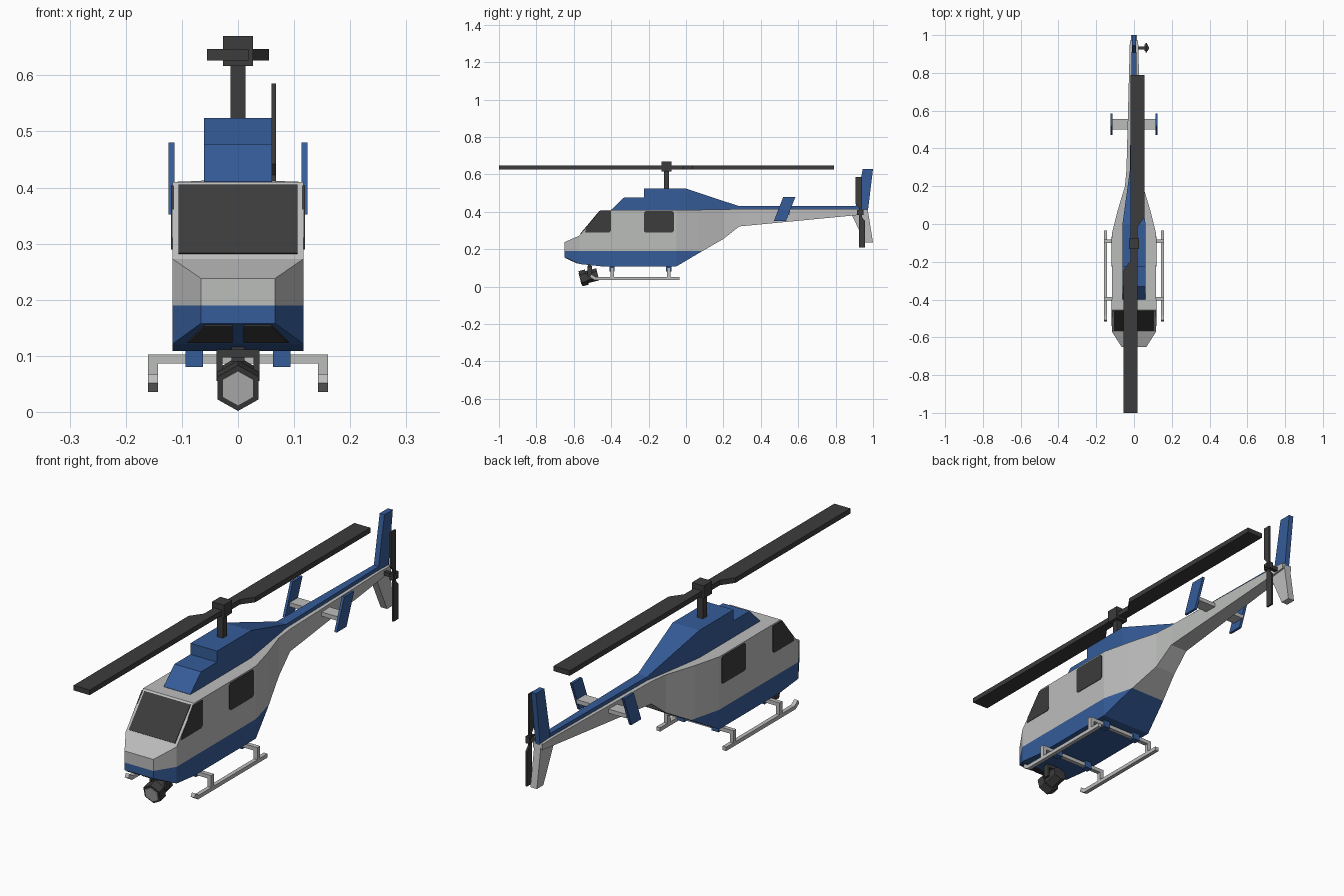
import bpy, bmesh, math
from mathutils import Vector as V

if "Cube" in bpy.data.objects:
    bpy.data.objects.remove(bpy.data.objects["Cube"])


def material(name, r, g, b):
    m = bpy.data.materials.new(name)
    m.diffuse_color = (r, g, b, 1)
    m.use_nodes = True
    m.node_tree.nodes["Principled BSDF"].inputs["Base Color"].default_value = m.diffuse_color
    return m


GREY = material("light_grey", 0.50, 0.51, 0.50)
BLUE = material("blue", 0.036, 0.107, 0.32)
DARK = material("charcoal", 0.045, 0.045, 0.045)


def finish(name, bm, *mats):
    bmesh.ops.recalc_face_normals(bm, faces=bm.faces)
    me = bpy.data.meshes.new(name)
    bm.to_mesh(me)
    bm.free()
    for m in mats:
        me.materials.append(m)
    ob = bpy.data.objects.new(name, me)
    bpy.context.collection.objects.link(ob)
    return ob


def skin(name, rings, *mats, cut=None):
    """Join rings of points into a closed solid; optional colour split at height cut."""
    bm = bmesh.new()
    vs = [[bm.verts.new(p) for p in r] for r in rings]
    n = len(rings[0])
    for a, b in zip(vs, vs[1:]):
        for i in range(n):
            j = (i + 1) % n
            bm.faces.new((a[i], a[j], b[j], b[i]))
    bm.faces.new(vs[0])
    bm.faces.new(vs[-1])
    if cut:
        bmesh.ops.bisect_plane(bm, geom=bm.verts[:] + bm.edges[:] + bm.faces[:],
                               plane_co=(0, 0, cut), plane_no=(0, 0, 1))
        for f in bm.faces:
            f.material_index = int(f.calc_center_median().z < cut)
    return finish(name, bm, *mats)


def prism(name, pts, offset, mat):
    return skin(name, [[V(p) for p in pts], [V(p) + V(offset) for p in pts]], mat)


def slab(name, yz, x0, x1, mat):
    return prism(name, [(x0, y, z) for y, z in yz], (x1 - x0, 0, 0), mat)


def box(name, x0, x1, y0, y1, z0, z1, mat):
    return slab(name, [(y0, z0), (y1, z0), (y1, z1), (y0, z1)], x0, x1, mat)


def sections(rows):
    """Rectangular cross-sections from (y, half width, bottom, top)."""
    return [[(-w, y, a), (w, y, a), (w, y, b), (-w, y, b)] for y, w, a, b in rows]


# Cabin and tail boom, blue belly below the stripe height
skin("fuselage", sections([
    (-0.65, 0.066, 0.158, 0.238), (-0.57, 0.117, 0.121, 0.273),
    (-0.455, 0.117, 0.109, 0.41), (-0.05, 0.117, 0.109, 0.41),
    (0.07, 0.087, 0.18, 0.411), (0.20, 0.048, 0.255, 0.413),
    (0.285, 0.04, 0.322, 0.415), (0.89, 0.024, 0.38, 0.415),
    (0.972, 0.022, 0.388, 0.412)]), GREY, BLUE, cut=0.19)

# Engine cowling with spine along the boom
skin("engine_cowling", sections([
    (-0.40, 0.061, 0.40, 0.411), (-0.33, 0.061, 0.40, 0.478),
    (-0.225, 0.061, 0.40, 0.478), (-0.225, 0.061, 0.40, 0.524),
    (0.0, 0.061, 0.40, 0.524), (0.285, 0.022, 0.40, 0.43),
    (0.91, 0.012, 0.40, 0.43)]), BLUE)

# Windscreen plate on the sloping front
lo, hi = V((0, -0.57, 0.273)), V((0, -0.455, 0.41))
nrm = V((0, -0.766, 0.643))
a, b = lo.lerp(hi, 0.06) - nrm * 0.003, lo.lerp(hi, 0.95) - nrm * 0.003
w = V((0.106, 0, 0))
prism("windscreen", [a - w, a + w, b + w, b - w], nrm * 0.006, DARK)

door = [(-0.54, 0.29), (-0.535, 0.312), (-0.462, 0.404), (-0.4, 0.404),
        (-0.4, 0.30), (-0.41, 0.29)]
cabin = [(-0.225, 0.298), (-0.217, 0.29), (-0.073, 0.29), (-0.065, 0.298),
         (-0.065, 0.396), (-0.073, 0.404), (-0.217, 0.404), (-0.225, 0.396)]

for s, side in ((-1, "left"), (1, "right")):
    # Side windows
    slab(side + "_door_window", door, s * 0.114, s * 0.119, DARK)
    slab(side + "_cabin_window", cabin, s * 0.114, s * 0.119, DARK)

    # Chin windows under the nose
    def chin(x, t):
        return (s * x, -0.65 + 0.08 * t, 0.158 - 0.037 * t)
    prism(side + "_chin_window",
          [chin(0.01, 0.08), chin(0.06, 0.08), chin(0.09, 0.88), chin(0.01, 0.88)],
          (0, -0.001, -0.0025), DARK)

    # Stabiliser end plates
    slab(side + "_end_plate", [(0.47, 0.352), (0.535, 0.352), (0.585, 0.48), (0.52, 0.48)],
         s * 0.113, s * 0.124, BLUE)

    # Skid rail with raised tip, and its legs
    slab(side + "_skid_rail", [(-0.515, 0.052), (-0.49, 0.036), (-0.035, 0.036),
                               (-0.035, 0.052), (-0.485, 0.052), (-0.507, 0.067)],
         s * 0.143, s * 0.160, GREY)
    for y, pos in ((-0.395, "front"), (-0.092, "rear")):
        box(f"{side}_{pos}_skid_leg", s * 0.143, s * 0.160, y - 0.009, y + 0.009,
            0.045, 0.102, GREY)
        box(f"{side}_{pos}_skid_clamp", s * 0.062, s * 0.094, y - 0.014, y + 0.014,
            0.08, 0.115, BLUE)

    # Camera bracket arms
    box(side + "_camera_arm", s * 0.028, s * 0.038, -0.527, -0.503, 0.055, 0.11, DARK)

for y, pos in ((-0.395, "front"), (-0.092, "rear")):
    box(pos + "_skid_crossbar", -0.15, 0.15, y - 0.009, y + 0.009, 0.086, 0.102, GREY)
box("stabiliser", -0.115, 0.115, 0.50, 0.555, 0.385, 0.402, GREY)

# Tail fins
slab("upper_fin", [(0.895, 0.40), (0.907, 0.43), (0.945, 0.63), (1.0, 0.63), (0.972, 0.40)],
     -0.011, 0.011, BLUE)
slab("lower_fin", [(0.887, 0.383), (0.895, 0.41), (0.972, 0.41), (1.0, 0.235), (0.957, 0.235)],
     -0.015, 0.015, GREY)

# Main rotor: mast, hub and two blades, each with a tapered root
HY = -0.105
box("rotor_mast", -0.013, 0.013, HY - 0.013, HY + 0.013, 0.51, 0.63, DARK)
box("rotor_hub", -0.027, 0.027, HY - 0.027, HY + 0.027, 0.617, 0.67, DARK)
for s, pos in ((1, "rear"), (-1, "front")):
    pts = [(-0.019, 0), (0.019, 0), (0.019, 0.09), (0.055, 0.14), (0.055, 0.895), (-0.019, 0.895)]
    prism(pos + "_rotor_blade", [(s * x, HY + s * y, 0.626) for x, y in pts],
          (0, 0, 0.021), DARK)

# Tail rotor
TY, TZ = 0.932, 0.397
box("tail_rotor_shaft", 0.01, 0.08, TY - 0.008, TY + 0.008, TZ - 0.008, TZ + 0.008, DARK)
box("tail_rotor_hub", 0.055, 0.073, TY - 0.017, TY + 0.017, TZ - 0.014, TZ + 0.014, DARK)
for s, pos in ((1, "upper"), (-1, "lower")):
    pts = [(-0.008, 0), (0.008, 0), (0.008, 0.035), (-0.025, 0.188), (-0.025, 0.045), (-0.008, 0.025)]
    pts[3:3] = [(0.008, 0.188)]
    slab(pos + "_tail_blade", [(TY + s * y, TZ + s * z) for y, z in pts], 0.060, 0.068, DARK)

# Nose camera: hexagonal barrel tilted downward
t = math.radians(14.5)
axis, up = V((0, -math.cos(t), -math.sin(t))), V((0, -math.sin(t), math.cos(t)))


def hexagon(name, r, d0, d1, mat):
    c = V((0, -0.564, 0.0425))
    rings = [[c + axis * d + V((r * math.cos(q), 0, 0)) + up * (r * math.sin(q))
              for q in (math.radians(30 + 60 * k) for k in range(6))] for d in (d0, d1)]
    skin(name, rings, mat)


hexagon("camera_rim", 0.042, -0.035, 0, DARK)
hexagon("camera_body", 0.033, -0.095, -0.03, DARK)
hexagon("camera_lens", 0.032, -0.004, 0.003, GREY)
box("camera_bracket", -0.038, 0.038, -0.527, -0.503, 0.097, 0.111, DARK)
box("camera_mount", -0.012, 0.012, -0.523, -0.507, 0.09, 0.118, DARK)
